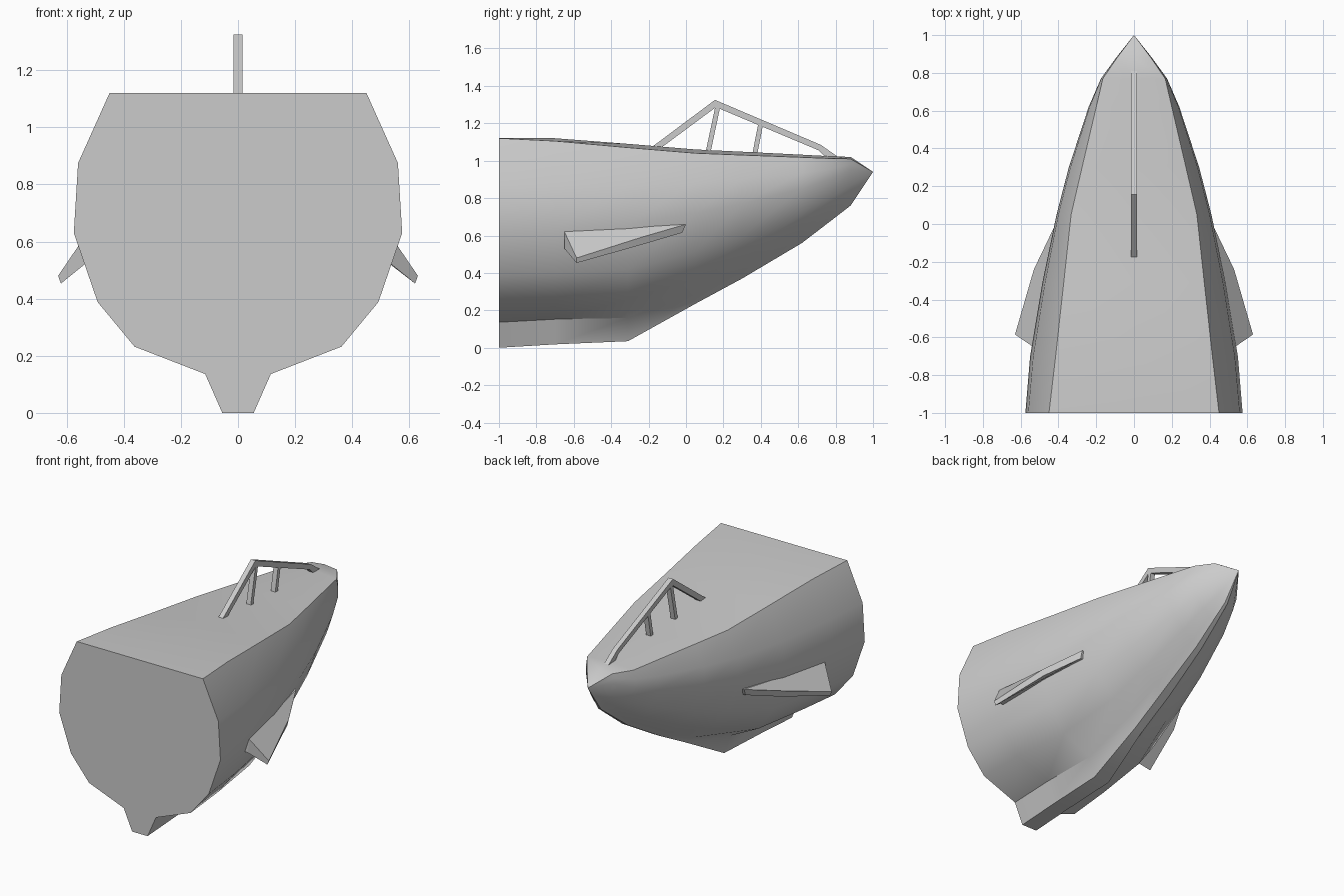
import bpy
import math
from mathutils import Vector

cube = bpy.data.objects.get("Cube")
if cube:
    bpy.data.objects.remove(cube, do_unlink=True)

grey = bpy.data.materials.new("hull grey")
grey.use_nodes = True
grey.diffuse_color = (0.6, 0.6, 0.6, 1)
grey.node_tree.nodes["Principled BSDF"].inputs["Base Color"].default_value = grey.diffuse_color


def make_object(name, verts, faces, smooth_angle=None):
    mesh = bpy.data.meshes.new(name)
    mesh.from_pydata(verts, [], faces)
    mesh.materials.append(grey)
    if smooth_angle:
        mesh.shade_smooth()
        mesh.set_sharp_from_angle(angle=math.radians(smooth_angle))
    obj = bpy.data.objects.new(name, mesh)
    bpy.context.scene.collection.objects.link(obj)
    return obj


def lerp(a, b, t):
    return a + (b - a) * t


# Hull cross-section: deck centre and edge, flare, widest point, bilge, skeg root, keel
STERN_SIDE = ((0.855, 0.384), (0.63, 0.632), (0.2, 0.784))
BOW_SIDE = ((0.82, 0.43), (0.52, 0.72), (0.22, 0.9))


def section(y, deck_x, deck_z, camber, wide_x, wide_z, keel_x, keel_z, bow):
    half = [(deck_x, deck_z),
            (lerp(deck_x, wide_x, 0.88), lerp(deck_z, wide_z, 0.5)),
            (wide_x, wide_z)]
    for (sx, st), (bx, bt) in zip(STERN_SIDE, BOW_SIDE):
        half.append((wide_x * lerp(sx, bx, bow),
                     lerp(wide_z, keel_z, lerp(st, bt, bow))))
    half.append((keel_x, keel_z))
    ring = [(0, deck_z + camber)] + half + [(-x, z) for x, z in reversed(half)]
    return [(x, y, z) for x, z in ring]


stations = [
    (-1, 0.45, 1.12, 0, 0.575, 0.63, 0.055, 0.0, 0),
    (-0.7, 0.415, 1.105, 0.015, 0.55, 0.64, 0.055, 0.018, 0),
    (-0.31, 0.372, 1.07, 0.02, 0.485, 0.66, 0.055, 0.035, 0.15),
    (0.05, 0.333, 1.04, 0.02, 0.41, 0.72, 0.03, 0.235, 1),
    (0.3, 0.275, 1.03, 0.018, 0.345, 0.77, 0.03, 0.37, 1),
    (0.62, 0.2, 1.018, 0.014, 0.24, 0.85, 0.02, 0.56, 1),
    (0.77, 0.165, 1.012, 0.012, 0.175, 0.9, 0.015, 0.675, 1),
    (0.88, 0.09, 1.01, 0.01, 0.095, 0.95, 0.01, 0.76, 1),
]
verts = [v for s in stations for v in section(*s)]
n = len(verts) // len(stations)
faces = [tuple(range(n))]
for row in range(len(stations) - 1):
    for i in range(n):
        a, b = row * n + i, row * n + (i + 1) % n
        faces.append((b, a, a + n, b + n))
# Stem tip
tip = len(verts)
verts.append((0, 1, 0.94))
faces += [(tip - n + (i + 1) % n, tip - n + i, tip) for i in range(n)]
make_object("hull", verts, faces, 33)

# Swept diving planes: upper outline, then lower outline
upper = [(0.42, -0.65, 0.62), (0.535, -0.65, 0.62), (0.63, -0.585, 0.48),
         (0.53, -0.24, 0.59), (0.415, 0.0, 0.66), (0.35, 0.0, 0.66)]
lower = [(0.42, -0.65, 0.53), (0.525, -0.65, 0.53), (0.62, -0.585, 0.453),
         (0.52, -0.24, 0.55), (0.41, -0.02, 0.615), (0.35, -0.02, 0.615)]
k = len(upper)
fin_faces = [(0, 1, 4, 5), (1, 2, 3, 4), (k + 5, k + 4, k + 1, k), (k + 4, k + 3, k + 2, k + 1)]
fin_faces += [((i + 1) % k, i, k + i, k + (i + 1) % k) for i in range(k)]
for side, name in ((1, "left_diving_plane"), (-1, "right_diving_plane")):
    make_object(name, [(side * x, y, z) for x, y, z in upper + lower],
                [f[::side] for f in fin_faces], 30)


# Net cutter frame on the foredeck, each bar a flat prism in the centre plane
def bar(name, outline, half_width=0.016):
    m = len(outline)
    pts = [(s * half_width, y, z) for s in (-1, 1) for y, z in outline]
    sides = [(i, m + i, m + (i + 1) % m, (i + 1) % m) for i in range(m)]
    make_object(name, pts, [tuple(reversed(range(m))), tuple(range(m, 2 * m))] + sides)


def strut(name, foot, head, thickness=0.026):
    a, b = Vector(foot), Vector(head)
    d = (b - a).normalized() * thickness / 2
    side = Vector((-d.y, d.x))
    bar(name, [a - side, b - side, b + side, a + side])


bar("cutter_rear_leg", [(-0.2, 1.06), (-0.145, 1.06), (0.16, 1.286), (0.155, 1.325)])
bar("cutter_front_rail", [(0.155, 1.325), (0.16, 1.286), (0.71, 1.055),
                          (0.75, 1.015), (0.82, 1.015), (0.72, 1.085)])
strut("cutter_rear_post", (0.115, 1.03), (0.17, 1.29))
strut("cutter_front_post", (0.365, 1.02), (0.4, 1.2))
